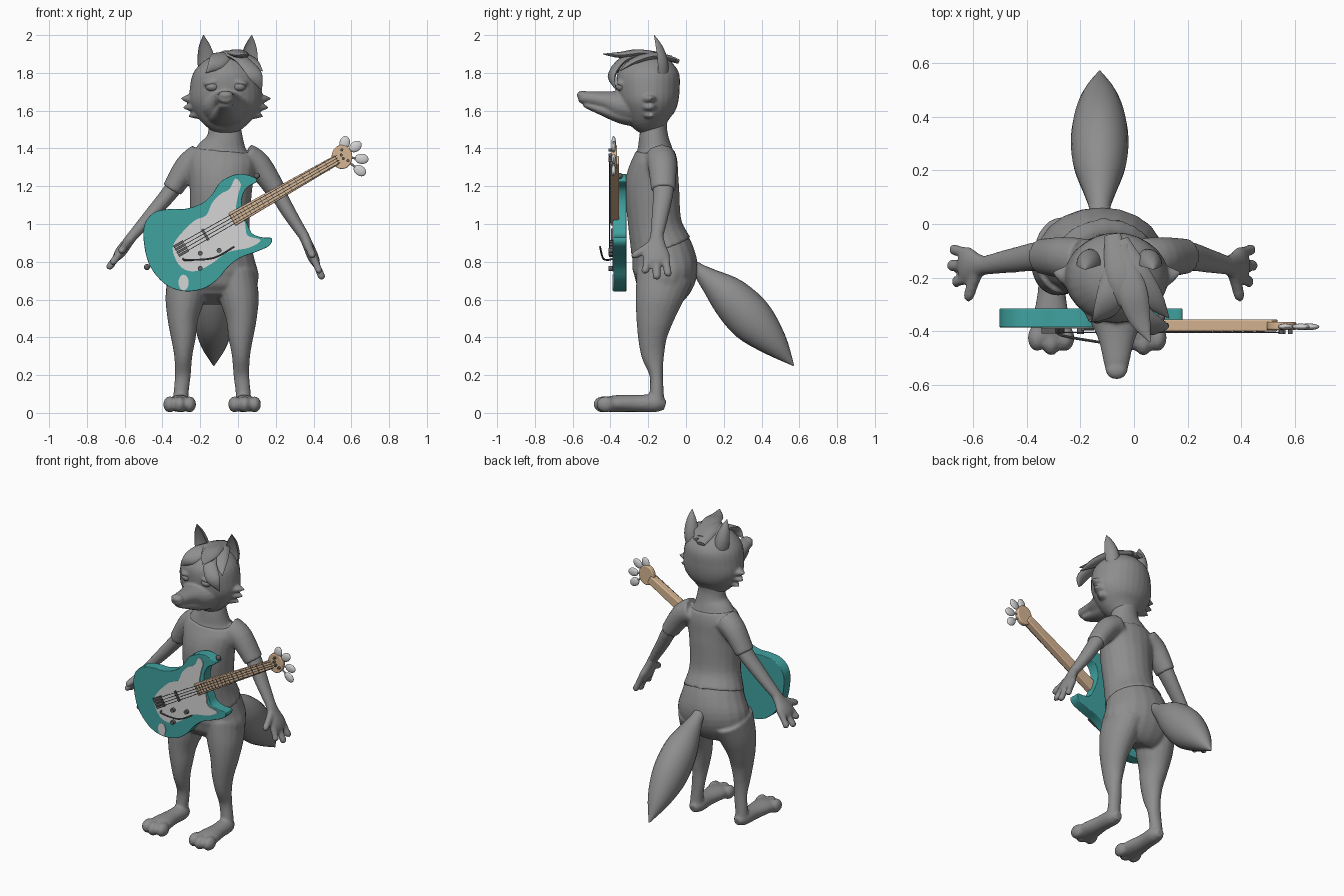
import bpy, bmesh, math
from mathutils import Vector, Matrix

if "Cube" in bpy.data.objects:
    bpy.data.objects.remove(bpy.data.objects["Cube"])


def material(name, *rgb):
    m = bpy.data.materials.new(name)
    m.use_nodes = True
    m.diffuse_color = (*rgb, 1)
    m.node_tree.nodes["Principled BSDF"].inputs["Base Color"].default_value = (*rgb, 1)
    return m


GREY = material("grey fur", .27, .27, .27)
TEAL = material("teal paint", .05, .36, .35)
PALE = material("pale plastic", .66, .66, .66)
WOOD = material("light wood", .68, .46, .29)
METAL = material("dark metal", .12, .12, .12)


def spline(rows, steps=4, closed=False):
    """Smooth curve through rows of any width."""
    n = len(rows)
    pick = (lambda i: rows[i % n]) if closed else (lambda i: rows[max(0, min(n - 1, i))])
    out = []
    for i in range(n if closed else n - 1):
        for s in range(steps):
            t = s / steps
            out.append([b + .5 * t * (c - a + t * (2*a - 5*b + 4*c - d + t * (3*(b - c) + d - a)))
                        for a, b, c, d in zip(pick(i - 1), pick(i), pick(i + 1), pick(i + 2))])
    return out if closed else out + [list(rows[-1])]


def loft(bm, rows, ref=(1, 0, 0), sides=20, grow=0, dent=0):
    """Tube through rows of x, y, z, radius along ref, radius across."""
    rows = spline(rows)
    pts = [Vector(r[:3]) for r in rows]
    rings = []
    for i, r in enumerate(rows):
        t = (pts[min(i + 1, len(pts) - 1)] - pts[max(i - 1, 0)]).normalized()
        u = Vector(ref)
        u = (u - t * u.dot(t)).normalized()
        v = t.cross(u)
        ring = []
        for k in range(sides):
            a = math.tau * k / sides
            s = math.sin(a) * (1 - dent if math.sin(a) < 0 else 1)
            ring.append(bm.verts.new(pts[i] + u * max(r[3] + grow, .002) * math.cos(a)
                                     + v * max(r[4] + grow, .002) * s))
        rings.append(ring)
    for p, q in zip(rings, rings[1:]):
        for k in range(sides):
            j = (k + 1) % sides
            bm.faces.new((p[k], p[j], q[j], q[k]))
    bm.faces.new(rings[0][::-1])
    bm.faces.new(rings[-1])


def blob(bm, center, size, turn=0):
    m = Matrix.Translation(center) @ Matrix.Rotation(turn, 4, 'Y') @ Matrix.Diagonal((*size, 1))
    bmesh.ops.create_uvsphere(bm, u_segments=20, v_segments=12, radius=1, matrix=m)


def plate(bm, outline, front, back):
    """Flat slab from an x, z outline."""
    f = bm.faces.new([bm.verts.new((x, front, z)) for x, z in outline])
    up = bmesh.ops.extrude_face_region(bm, geom=[f])["geom"]
    for v in up:
        if isinstance(v, bmesh.types.BMVert):
            v.co.y = back


def finish(name, bm, mat, voxel=0, bevel=0):
    bmesh.ops.recalc_face_normals(bm, faces=bm.faces)
    me = bpy.data.meshes.new(name)
    bm.to_mesh(me)
    bm.free()
    me.materials.append(mat)
    me.shade_smooth()
    me.set_sharp_from_angle(angle=math.radians(40))
    ob = bpy.data.objects.new(name, me)
    bpy.context.collection.objects.link(ob)
    if voxel:
        r = ob.modifiers.new("Fuse", 'REMESH')
        r.mode, r.voxel_size, r.use_smooth_shade = 'VOXEL', voxel, True
        s = ob.modifiers.new("Soften", 'SMOOTH')
        s.factor, s.iterations = .5, 4
    if bevel:
        b = ob.modifiers.new("Round", 'BEVEL')
        b.width, b.segments, b.limit_method = bevel, 3, 'ANGLE'
    return ob


# Torso, legs, feet and arms fused into one skin
torso = [(-.07, -.16, 1.6, .08, .07), (-.07, -.17, 1.52, .085, .07), (-.07, -.17, 1.45, .1, .08),
         (-.08, -.165, 1.39, .14, .095), (-.085, -.165, 1.33, .175, .115), (-.09, -.18, 1.2, .16, .137),
         (-.1, -.165, 1, .155, .135), (-.115, -.125, .85, .2, .165), (-.125, -.11, .75, .235, .172),
         (-.13, -.125, .65, .22, .14), (-.13, -.14, .6, .15, .09)]
leg = [(.125, -.115, .72, .11, .15), (.145, -.145, .6, .103, .125), (.155, -.165, .5, .082, .1),
       (.152, -.178, .4, .066, .077), (.153, -.175, .3, .048, .06), (.155, -.157, .2, .042, .036),
       (.165, -.155, .1, .04, .038), (.165, -.155, .04, .045, .043)]
foot = [(.163, -.11, .04, .025, .025), (.165, -.16, .05, .05, .047), (.17, -.26, .05, .053, .045),
        (.172, -.36, .05, .07, .045), (.172, -.42, .045, .075, .04)]
body, shirt = bmesh.new(), bmesh.new()
loft(body, torso)
loft(shirt, torso[3:7] + [(-.112, -.133, .88, .188, .157)], grow=.007)
for side in (-1, 1):
    place = lambda rows: [(-.137 + side * r[0], *r[1:]) for r in rows]
    loft(body, place(leg))
    loft(body, place(foot))
    for toe in (-.052, 0, .052):
        blob(body, (-.137 + side * .172 + toe, -.44 + abs(toe) * .3, .045), (.035, .05, .043))

arm_paths = [[(-.2, 1.35), (-.27, 1.3), (-.35, 1.18), (-.45, 1.06), (-.56, .935), (-.69, .76)],
             [(.04, 1.35), (.11, 1.31), (.2, 1.18), (.27, 1.06), (.35, .935), (.45, .705)]]
girth = [(-.135, .075, .07), (-.125, .068, .06), (-.12, .056, .045), (-.135, .046, .038), (-.155, .035, .028)]
for path in arm_paths:
    rows = [(x, g[0], z, *g[1:]) for (x, z), g in zip(path, girth)]
    loft(body, rows, ref=(0, 1, 0))
    loft(shirt, rows[:3], ref=(0, 1, 0), grow=.009)
    wrist = Vector((path[4][0], -.155, path[4][1]))
    reach = Vector((path[5][0], -.155, path[5][1])) - wrist
    along = lambda t, y=0: tuple(wrist + reach * t + Vector((0, y, 0)))
    loft(body, [(*along(t), w, h) for t, w, h in
                ((-.05, .034, .028), (.2, .048, .028), (.42, .07, .03), (.58, .066, .026), (.66, .04, .018))],
         ref=(0, 1, 0))
    for y, tip in ((-.05, .86), (0, 1), (.048, .93)):
        loft(body, [(*along(.45, y), .02, .02), (*along(.75, y * 1.15), .02, .019),
                    (*along(tip - .06, y * 1.25), .021, .019), (*along(tip, y * 1.25), .006, .006)], ref=(0, 1, 0))
    loft(body, [(*along(.12, -.01), .022, .022), (*along(.3, -.065), .021, .022),
                (*along(.43, -.115), .02, .02), (*along(.46, -.135), .005, .005)], ref=(1, 0, 0))
finish("body", body, GREY, voxel=.009)
finish("shirt", shirt, GREY, voxel=.01)

# Tail
bm = bmesh.new()
loft(bm, [(-.128, -.01, .81, .04, .03), (-.128, .06, .76, .04, .036), (-.128, .12, .71, .06, .06),
          (-.128, .23, .615, .1, .108), (-.128, .35, .49, .105, .12), (-.128, .47, .365, .07, .073),
          (-.128, .57, .25, .003, .003)])
finish("tail", bm, GREY)

# Head: skull, muzzle, jaw, lids and cheek tufts
HX = -.065
bm = bmesh.new()
loft(bm, [(HX, y, z, a, b) for y, z, a, b in
          ((-.175, 1.5, .08, .07), (-.19, 1.56, .145, .12), (-.195, 1.64, .19, .155), (-.2, 1.72, .19, .167),
           (-.2, 1.8, .172, .163), (-.2, 1.86, .12, .12), (-.2, 1.89, .06, .07), (-.2, 1.9, .01, .01))], sides=28)
loft(bm, [(HX, -.24, 1.63, .15, .11), (HX, -.34, 1.63, .11, .085), (HX, -.43, 1.653, .068, .05),
          (HX, -.52, 1.667, .047, .036), (HX, -.56, 1.667, .035, .027), (HX, -.57, 1.667, .012, .01)])
loft(bm, [(HX, -.24, 1.57, .11, .06), (HX, -.34, 1.575, .085, .045), (HX, -.44, 1.603, .054, .03),
          (HX, -.525, 1.628, .033, .016), (HX, -.545, 1.632, .01, .006)])
blob(bm, (HX, -.545, 1.682), (.04, .034, .024))
for side in (-1, 1):
    blob(bm, (HX + side * .071, -.335, 1.75), (.048, .035, .02), side * .2)
    for x, z, drop in ((.24, 1.665, -.005), (.228, 1.615, .01), (.2, 1.57, .02)):
        loft(bm, [(HX + side * (x - .1), -.2, z + drop, .05, .035),
                  (HX + side * (x - .045), -.19, z + drop / 2, .035, .024),
                  (HX + side * x, -.18, z, .003, .003)], ref=(0, 1, 0), sides=12)
finish("head", bm, GREY, voxel=.007)

bm = bmesh.new()
for side in (-1, 1):
    blob(bm, (HX + side * .071, -.337, 1.727), (.036, .034, .026))
finish("eyes", bm, GREY)

for side, label in ((-1, "right"), (1, "left")):
    bm = bmesh.new()
    loft(bm, [(-.055 + side * x, y, z, a, b) for x, y, z, a, b in
              ((.1, -.15, 1.78, .045, .055), (.112, -.15, 1.86, .048, .055),
               (.122, -.16, 1.94, .031, .034), (.128, -.17, 2, .002, .002))], dent=1.4)
    finish(label + "_ear", bm, GREY)

# Swept fringe of pointed locks
locks = [[(-.08, -.04, 1.86), (-.05, -.2, 1.9), (.02, -.33, 1.87), (.09, -.39, 1.79), (.125, -.37, 1.71)],
         [(-.05, -.06, 1.87), (0, -.18, 1.89), (.07, -.28, 1.86), (.13, -.35, 1.81)],
         [(-.07, -.1, 1.88), (-.08, -.25, 1.89), (-.12, -.34, 1.85), (-.17, -.36, 1.8)],
         [(-.05, -.08, 1.88), (-.01, -.24, 1.905), (.02, -.35, 1.895), (.06, -.44, 1.9)]]
bm = bmesh.new()
for lock in locks:
    widths = [(.03, .012)] + [(.055, .02)] + [(.042, .016)] * (len(lock) - 3) + [(.002, .002)]
    loft(bm, [(*p, *w) for p, w in zip(lock, widths)], ref=(1, .4, 0), sides=12)
finish("hair", bm, GREY)

# Guitar body, scratch plate and jack plate
outline = [(-.28, 1.08), (-.19, 1.11), (-.135, 1.16), (-.09, 1.225), (0, 1.265), (.08, 1.25), (.1, 1.225),
           (.045, 1.19), (.02, 1.13), (.025, 1.065), (.05, 1), (.075, .95), (.125, .93), (.178, .925),
           (.165, .885), (.09, .85), (.01, .82), (-.055, .77), (-.11, .705), (-.19, .655), (-.295, .645),
           (-.39, .685), (-.47, .785), (-.5, .92), (-.49, 1.01), (-.435, 1.065), (-.35, 1.08)]
guard = [(-.015, 1.24), (.015, 1.21), (0, 1.15), (-.01, 1.06), (.035, 1.01), (.05, .94), (.12, .915),
         (.06, .875), (-.055, .85), (-.14, .79), (-.225, .75), (-.3, .77), (-.345, .855), (-.325, .92),
         (-.235, 1.015), (-.17, 1.045), (-.135, 1.115), (-.09, 1.16), (-.045, 1.185)]
bm = bmesh.new()
plate(bm, spline(outline, closed=True), -.385, -.315)
finish("guitar_body", bm, TEAL, bevel=.014)


def oval(cx, cz, a, b, n=24):
    return [(cx + a * math.cos(math.tau * k / n), cz + b * math.sin(math.tau * k / n)) for k in range(n)]


bm = bmesh.new()
plate(bm, spline(guard, closed=True), -.39, -.383)
plate(bm, oval(-.288, .69, .027, .042), -.39, -.383)
finish("scratch_plate", bm, PALE)

# Neck and headstock, laid out along the string line
start, run = Vector((-.31, .865)), Vector((.869, .495))
cross = Vector((-run.y, run.x))
spot = lambda t, w=0: tuple(start + run * t + cross * w)
strip = lambda t0, t1, a, b: [spot(t0, -a), spot(t1, -b), spot(t1, b), spot(t0, a)]
head_at = spot(.99)
bm = bmesh.new()
plate(bm, strip(.32, .96, .038, .026), -.4, -.355)
plate(bm, oval(*head_at, .055, .064), -.395, -.365)
finish("neck", bm, WOOD, bevel=.006)

# Frets, strings, bridge, knobs, strap buttons and tremolo arm
bm = bmesh.new()
for k in range(1, 19):
    t = .95 * 2 ** (-k / 12)
    plate(bm, strip(t, t + .003, .03, .03), -.402, -.398)
for w in (-.6, -.2, .2, .6):
    a, b = spot(0, w * .045), spot(.97, w * .034)
    loft(bm, [(a[0], -.405, a[1], .002, .002), (b[0], -.405, b[1], .002, .002)], ref=(0, 1, 0), sides=6)
    plate(bm, oval(*spot(.99 + w * w * .05, w * .055), .008, .008, 10), -.41, -.39)
    plate(bm, [spot(t + .01, w * .045 + d) for t, d in ((-.03, -.007), (.03, -.007), (.03, .007), (-.03, .007))],
          -.408, -.388)
plate(bm, strip(.15, .165, .035, .035), -.397, -.388)
for x, z in ((-.2, .845), (-.2, .765), (-.1, .86)):
    plate(bm, oval(x, z, .013, .013, 12), -.41, -.388)
for x, z in ((-.482, .772), (.1, 1.255)):
    blob(bm, (x, -.35, z), (.016, .014, .016))
loft(bm, [(x, y, z, .005, .005) for x, y, z in
          ((-.29, -.39, .815), (-.27, -.415, .81), (-.13, -.44, .82), (-.02, -.455, .88))], ref=(0, 1, 0), sides=8)
finish("guitar_hardware", bm, METAL)

# Tuning pegs fanned around the headstock
bm = bmesh.new()
for x, z in ((.565, 1.43), (.622, 1.41), (.655, 1.345), (.645, 1.283)):
    turn = -math.atan2(z - head_at[1], x - head_at[0])
    blob(bm, (x, -.383, z), (.036, .012, .027), turn)
    loft(bm, [(head_at[0], -.383, head_at[1], .006, .006), (x, -.383, z, .006, .006)], ref=(0, 1, 0), sides=8)
finish("tuning_pegs", bm, PALE)
